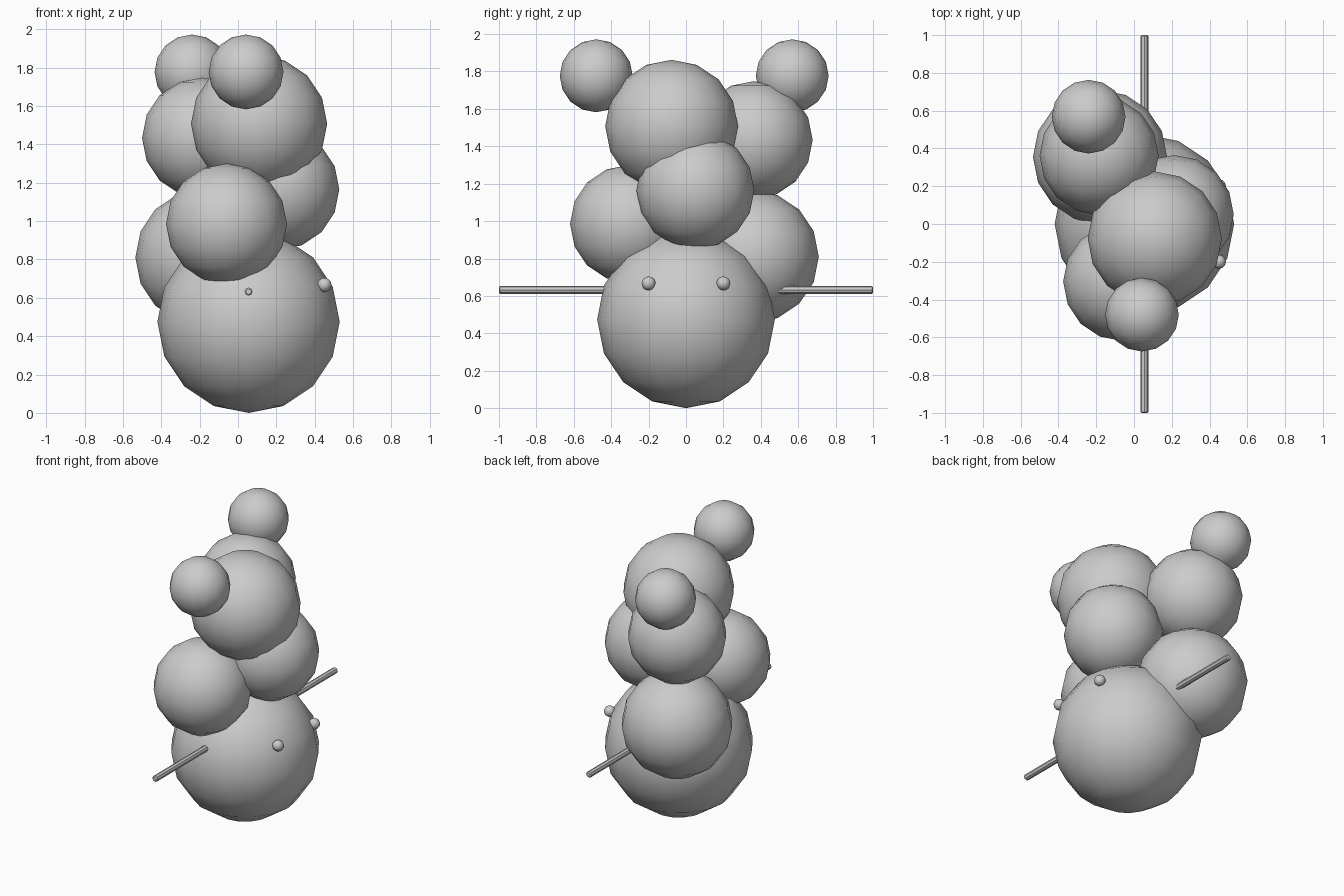
import bpy
import math

if "Cube" in bpy.data.objects:
    bpy.data.objects.remove(bpy.data.objects["Cube"])

grey = bpy.data.materials.new("plain grey")
grey.diffuse_color = (0.6, 0.6, 0.6, 1.0)
grey.use_nodes = True
grey.node_tree.nodes["Principled BSDF"].inputs["Base Color"].default_value = grey.diffuse_color


def finish(name):
    ob = bpy.context.object
    ob.name = name
    ob.data.materials.append(grey)
    bpy.ops.object.shade_smooth_by_angle(angle=math.radians(40))
    return ob


def ball(name, loc, r, segs=16, rings=8):
    bpy.ops.mesh.primitive_uv_sphere_add(segments=segs, ring_count=rings,
                                         radius=r, location=loc)
    return finish(name)


# Large body ball at the bottom
ball("body", (0.055, 0, 0.475), 0.475)

# Stacked balls resting on the body
ball("lower_front_ball", (-0.06, -0.305, 0.985), 0.315)
ball("lower_right_ball", (0.213, 0.05, 1.165), 0.315)
ball("lower_back_ball", (-0.18, 0.355, 0.81), 0.355)
ball("upper_back_ball", (-0.185, 0.362, 1.433), 0.315)
ball("upper_front_ball", (0.11, -0.077, 1.507), 0.355)

# Small balls on top
ball("top_front_ball", (0.042, -0.48, 1.777), 0.195)
ball("top_back_ball", (-0.24, 0.568, 1.777), 0.195)

for side, s in (("left", -1), ("right", 1)):
    # Eyes on the +x face of the body
    ball(side + "_eye", (0.45, 0.2 * s, 0.667), 0.037, 12, 8)
    # Stick arms along y
    bpy.ops.mesh.primitive_cylinder_add(vertices=8, radius=0.021, depth=0.65,
                                        location=(0.055, 0.675 * s, 0.632),
                                        rotation=(math.pi / 2, 0, 0))
    arm = finish(side + "_arm")
    bev = arm.modifiers.new("soft_ends", 'BEVEL')
    bev.width = 0.006
    bev.segments = 1
    bev.limit_method = 'ANGLE'
    bev.angle_limit = math.radians(60)
